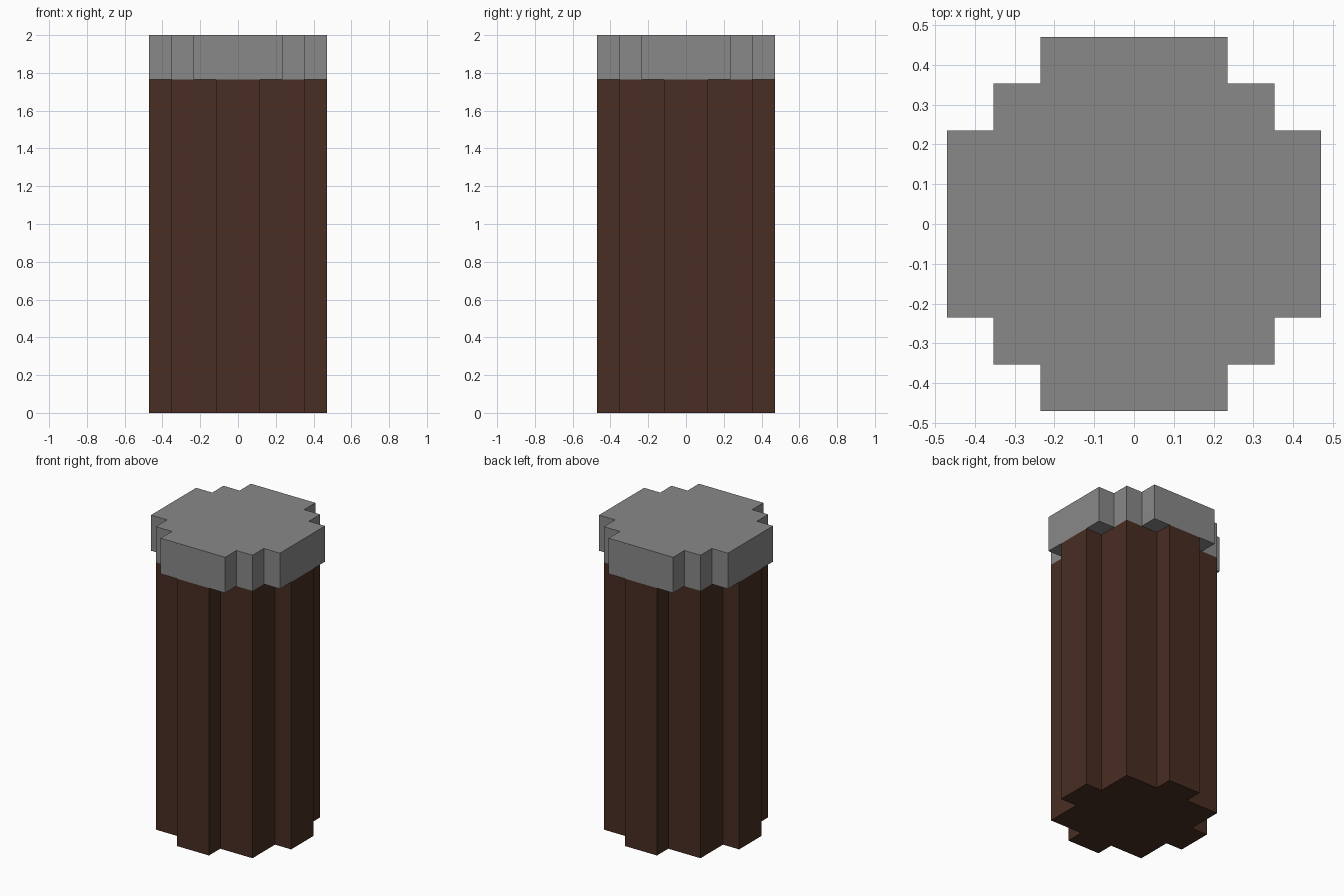
import bpy, bmesh

if "Cube" in bpy.data.objects:
    bpy.data.objects.remove(bpy.data.objects["Cube"])

U = 2 / 17  # one block unit


def material(name, rgb):
    m = bpy.data.materials.new(name)
    m.diffuse_color = (*rgb, 1)
    m.use_nodes = True
    m.node_tree.nodes["Principled BSDF"].inputs["Base Color"].default_value = m.diffuse_color
    return m


def stepped_prism(name, quarter, z0, z1, mat):
    """Extrude a four-way symmetric outline given as one quarter (x, y > 0)."""
    outline = []
    for _ in range(4):
        outline += quarter
        quarter = [(-y, x) for x, y in quarter]  # rotate 90 degrees
    bm = bmesh.new()
    face = bm.faces.new([bm.verts.new((x * U, y * U, z0 * U)) for x, y in outline])
    top = bmesh.ops.extrude_face_region(bm, geom=[face])["geom"]
    bmesh.ops.translate(bm, vec=(0, 0, (z1 - z0) * U),
                        verts=[v for v in top if isinstance(v, bmesh.types.BMVert)])
    bmesh.ops.recalc_face_normals(bm, faces=bm.faces)
    me = bpy.data.meshes.new(name)
    bm.to_mesh(me)
    bm.free()
    me.materials.append(mat)
    ob = bpy.data.objects.new(name, me)
    bpy.context.collection.objects.link(ob)
    return ob


brown = material("dark brown", (0.065, 0.026, 0.016))
grey = material("grey", (0.250, 0.250, 0.250))

# Post body with narrow ribs on each side
stepped_prism("post_body", [(4, 1), (3, 1), (3, 3), (1, 3), (1, 4)], 0, 15, brown)
# Cap with rounder stepped outline
stepped_prism("post_cap", [(4, 2), (3, 2), (3, 3), (2, 3), (2, 4)], 15, 17, grey)
